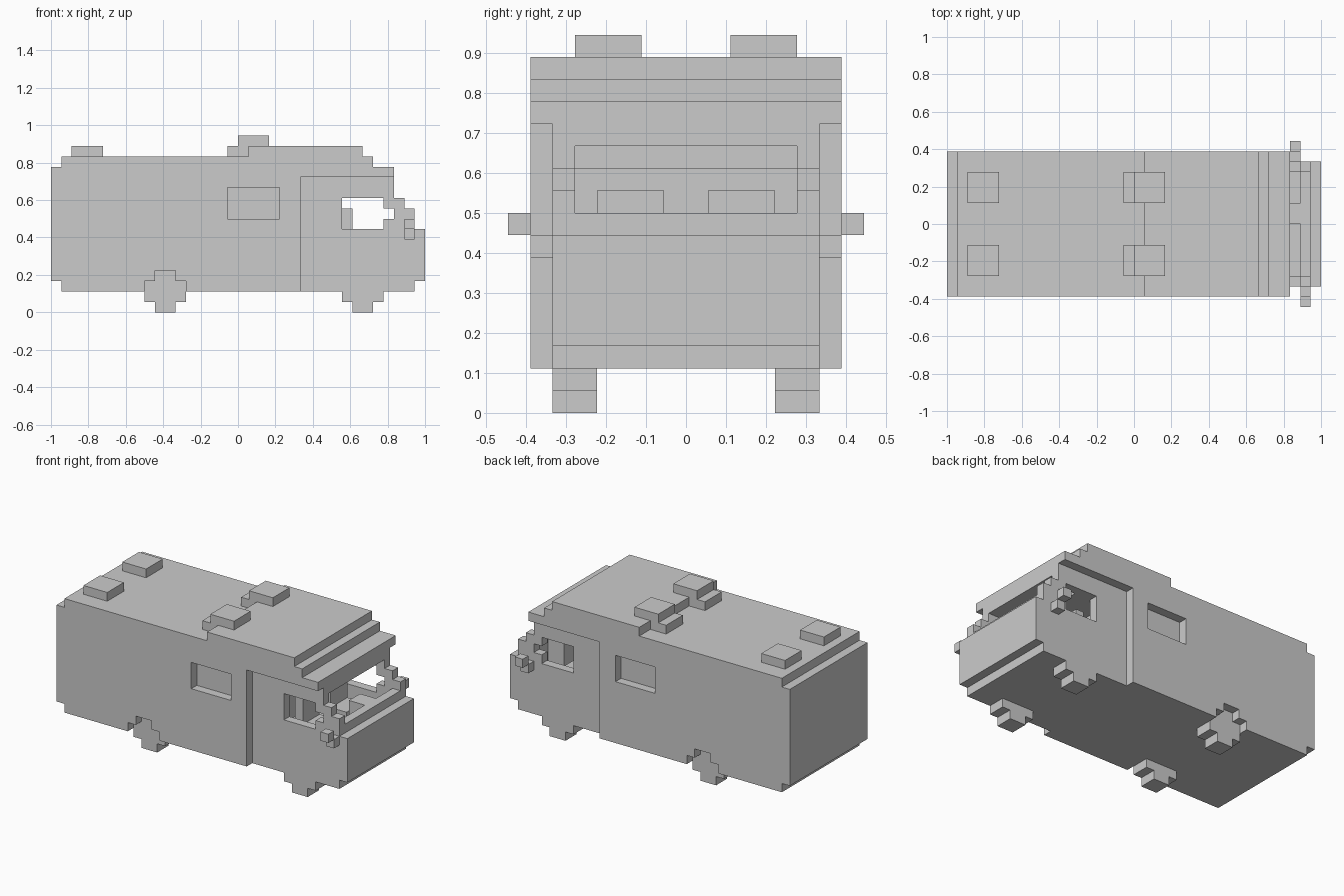
import bpy, bmesh

if "Cube" in bpy.data.objects:
    bpy.data.objects.remove(bpy.data.objects["Cube"])

V = 1 / 18  # one block of the grid; all sizes below are in blocks


def prism(name, outline, y0, y1):
    """Extrude an x-z outline from y0 to y1."""
    bm = bmesh.new()
    face = bm.faces.new([bm.verts.new((x * V, y0 * V, z * V)) for x, z in outline])
    ext = bmesh.ops.extrude_face_region(bm, geom=[face])
    verts = [g for g in ext["geom"] if isinstance(g, bmesh.types.BMVert)]
    bmesh.ops.translate(bm, verts=verts, vec=(0, (y1 - y0) * V, 0))
    bmesh.ops.recalc_face_normals(bm, faces=bm.faces)
    mesh = bpy.data.meshes.new(name)
    bm.to_mesh(mesh)
    bm.free()
    ob = bpy.data.objects.new(name, mesh)
    bpy.context.collection.objects.link(ob)
    return ob


def box(name, x0, x1, y0, y1, z0, z1):
    return prism(name, [(x0, z0), (x1, z0), (x1, z1), (x0, z1)], y0, y1)


def carve(target, cutters):
    """Subtract the cutters, bake the result and remove the cutters."""
    for c in cutters:
        c.hide_render = True
        mod = target.modifiers.new("cut", 'BOOLEAN')
        mod.operation, mod.solver, mod.object = 'DIFFERENCE', 'EXACT', c
    bpy.context.view_layer.update()
    dg = bpy.context.evaluated_depsgraph_get()
    mesh = bpy.data.meshes.new_from_object(target.evaluated_get(dg))
    target.modifiers.clear()
    target.data = mesh
    for c in cutters:
        bpy.data.objects.remove(c)


def wheel_outline(cx, top):
    """Stepped round wheel, four blocks across."""
    pts = [(-1, 0), (1, 0), (1, 1), (2, 1), (2, 3), (1, 3), (1, top),
           (-1, top), (-1, 3), (-2, 3), (-2, 1), (-1, 1)]
    return [(cx + x, z) for x, z in pts]


# Living section with the stepped roof that overhangs the cab
body = prism("body", [(-17, 2), (6, 2), (6, 13), (15, 13), (15, 14), (13, 14),
                      (13, 15), (12, 15), (12, 16), (1, 16), (1, 15), (-17, 15),
                      (-17, 14), (-18, 14), (-18, 3), (-17, 3)], -7, 7)
cuts = []
for y0, y1 in ((-8, -6), (6, 8)):
    cuts.append(box("side_window_cut", -1, 4, y0, y1, 9, 12))
    cuts.append(prism("wheel_arch_cut", wheel_outline(-7, 4), y0, y1))
carve(body, cuts)

# Narrower cab with bonnet and stepped windscreen pillars
cab = prism("cab", [(6, 2), (17, 2), (17, 3), (18, 3), (18, 8), (17, 8), (17, 10),
                    (16, 10), (16, 11), (15, 11), (15, 13), (6, 13)], -6, 6)
carve(cab, [
    box("interior_cut", 8, 16, -5, 5, 6, 11),
    box("windscreen_cut", 12, 20, -5, 5, 9, 12),
    prism("door_window_cut", [(10, 8), (14, 8), (14, 9), (15, 9), (15, 10),
                              (14, 10), (14, 11), (10, 11)], -9, 9),
])

# Cab interior
box("dashboard_console", 14, 16, 0, 2, 6, 9)
for s in (-1, 1):
    y0, y1 = sorted((s * 1, s * 4))
    box("seat_back", 10, 11, y0, y1, 6, 10)
    box("seat_cushion", 11, 13, y0, y1, 6, 7)

# Door mirrors, set one block apart lengthwise
for s, x in ((-1, 16), (1, 15)):
    y0, y1 = sorted((s * 6, s * 7))
    box("mirror_arm", x, x + 1, y0, y1, 7, 8)
    y0, y1 = sorted((s * 7, s * 8))
    box("mirror", x, x + 1, y0, y1, 8, 9)

# Wheels and roof hatches on both sides
for s in (-1, 1):
    y0, y1 = sorted((s * 4, s * 6))
    for cx in (-7, 12):
        prism("wheel", wheel_outline(cx, 4), y0, y1)
    y0, y1 = sorted((s * 2, s * 5))
    box("rear_roof_hatch", -16, -13, y0, y1, 15, 16)
    prism("middle_roof_hatch", [(-1, 15), (1, 15), (1, 16), (3, 16), (3, 17),
                                (0, 17), (0, 16), (-1, 16)], y0, y1)
